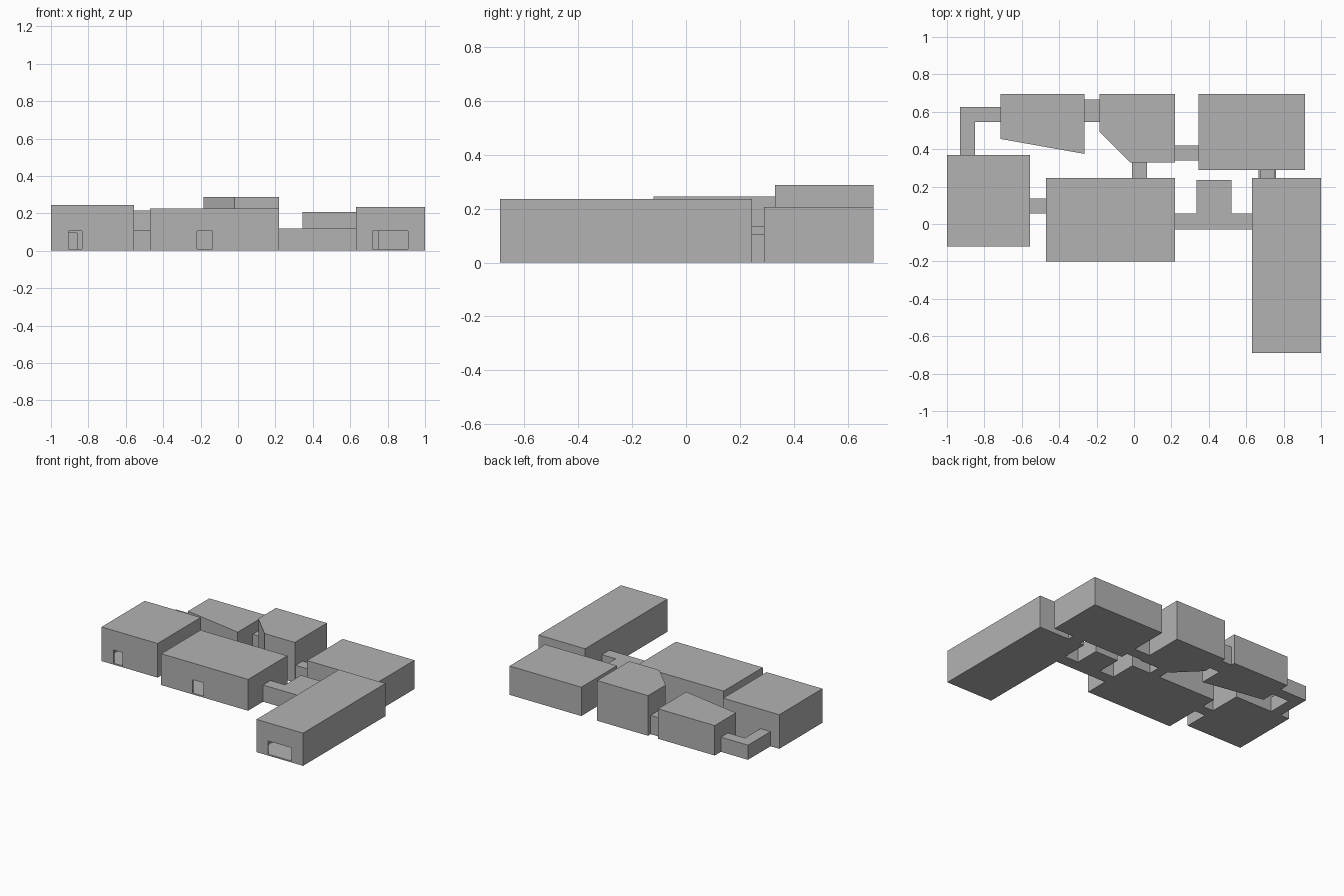
import bpy
from mathutils import Vector

default = bpy.data.objects.get("Cube")
if default:
    bpy.data.objects.remove(default, do_unlink=True)

WALL = 0.01

grey = bpy.data.materials.new("plain grey")
grey.use_nodes = True
grey.diffuse_color = (0.45, 0.45, 0.45, 1)
shader = next(n for n in grey.node_tree.nodes if n.type == 'BSDF_PRINCIPLED')
shader.inputs["Base Color"].default_value = (0.45, 0.45, 0.45, 1)


def rect(x0, x1, y0, y1):
    return [(x0, y0), (x1, y0), (x1, y1), (x0, y1)]


def prism(name, outline, z0, z1):
    """Extrude a counter-clockwise outline from z0 to z1."""
    n = len(outline)
    verts = [(x, y, z) for z in (z0, z1) for x, y in outline]
    faces = [tuple(reversed(range(n))), tuple(range(n, 2 * n))]
    faces += [(i, (i + 1) % n, (i + 1) % n + n, i + n) for i in range(n)]
    mesh = bpy.data.meshes.new(name)
    mesh.from_pydata(verts, [], faces)
    mesh.materials.append(grey)
    obj = bpy.data.objects.new(name, mesh)
    bpy.context.collection.objects.link(obj)
    return obj


def inset(outline, d):
    """Move every side of a counter-clockwise outline inward by d."""
    pts = [Vector(p) for p in outline]
    result = []
    for i, p in enumerate(pts):
        a = (p - pts[i - 1]).normalized()
        b = (pts[(i + 1) % len(pts)] - p).normalized()
        na, nb = Vector((-a.y, a.x)), Vector((-b.y, b.x))
        result.append(tuple(p + (na + nb) * d / (1 + na.dot(nb))))
    return result


def cutter(outline, z0, z1):
    obj = prism("cutter", outline, z0, z1)
    obj.hide_render = True
    return obj


# Rooms: outline and height
rooms = {
    "left_room": (rect(-1, -0.555, -0.12, 0.37), 0.245),
    "central_room": (rect(-0.47, 0.22, -0.2, 0.245), 0.225),
    "right_long_room": (rect(0.63, 1, -0.69, 0.245), 0.235),
    "back_right_room": (rect(0.345, 0.915, 0.29, 0.695), 0.207),
    "back_centre_room": ([(-0.185, 0.695), (-0.185, 0.495), (-0.02, 0.33),
                          (0.22, 0.33), (0.22, 0.695)], 0.288),
    "back_left_room": ([(-0.715, 0.695), (-0.715, 0.455), (-0.265, 0.375),
                        (-0.265, 0.695)], 0.215),
}

# Corridors: outline and height
corridors = {
    "left_corridor": (rect(-0.555, -0.47, 0.055, 0.135), 0.11),
    "back_left_corridor": (rect(-0.265, -0.185, 0.545, 0.665), 0.135),
    "centre_corridor": (rect(-0.01, 0.07, 0.245, 0.33), 0.135),
    "back_right_corridor": (rect(0.22, 0.345, 0.34, 0.42), 0.12),
    "right_corridor": (rect(0.665, 0.76, 0.245, 0.29), 0.105),
    "corner_corridor": ([(-0.93, 0.37), (-0.85, 0.37), (-0.85, 0.545),
                         (-0.715, 0.545), (-0.715, 0.625), (-0.93, 0.625)], 0.105),
    "branching_corridor": ([(0.22, -0.03), (0.63, -0.03), (0.63, 0.055),
                            (0.52, 0.055), (0.52, 0.235), (0.335, 0.235),
                            (0.335, 0.055), (0.22, 0.055)], 0.12),
}

# Passages run through the corridors and the walls at their ends
passages = [
    (rect(-0.585, -0.44, 0.065, 0.125), 0.10),
    (rect(-0.295, -0.155, 0.555, 0.655), 0.125),
    (rect(0, 0.06, 0.215, 0.36), 0.125),
    (rect(0.19, 0.375, 0.35, 0.41), 0.11),
    (rect(0.675, 0.75, 0.215, 0.32), 0.12),    # open-topped
    (rect(-0.92, -0.86, 0.34, 0.615), 0.095),
    (rect(-0.92, -0.685, 0.555, 0.615), 0.095),
    (rect(0.19, 0.66, -0.02, 0.045), 0.11),
    (rect(0.345, 0.51, 0, 0.225), 0.11),
]

# Front doorways
doors = [
    (rect(-0.905, -0.835, -0.15, -0.09), 0.105),
    (rect(-0.22, -0.135, -0.23, -0.17), 0.105),
    (rect(0.72, 0.91, -0.72, -0.66), 0.105),
]

openings = [cutter(o, WALL, top) for o, top in passages + doors]


def carve(obj, cutters):
    for c in cutters:
        mod = obj.modifiers.new("carve", 'BOOLEAN')
        mod.operation = 'DIFFERENCE'
        mod.solver = 'EXACT'
        mod.object = c
    graph = bpy.context.evaluated_depsgraph_get()
    mesh = bpy.data.meshes.new_from_object(obj.evaluated_get(graph))
    obj.modifiers.clear()
    obj.data = mesh


helpers = list(openings)
for name, (outline, height) in rooms.items():
    room = prism(name, outline, 0, height)
    hollow = cutter(inset(outline, WALL), WALL, height - WALL)
    helpers.append(hollow)
    carve(room, [hollow] + openings)

for name, (outline, height) in corridors.items():
    carve(prism(name, outline, 0, height), openings)

for h in helpers:
    bpy.data.objects.remove(h, do_unlink=True)
